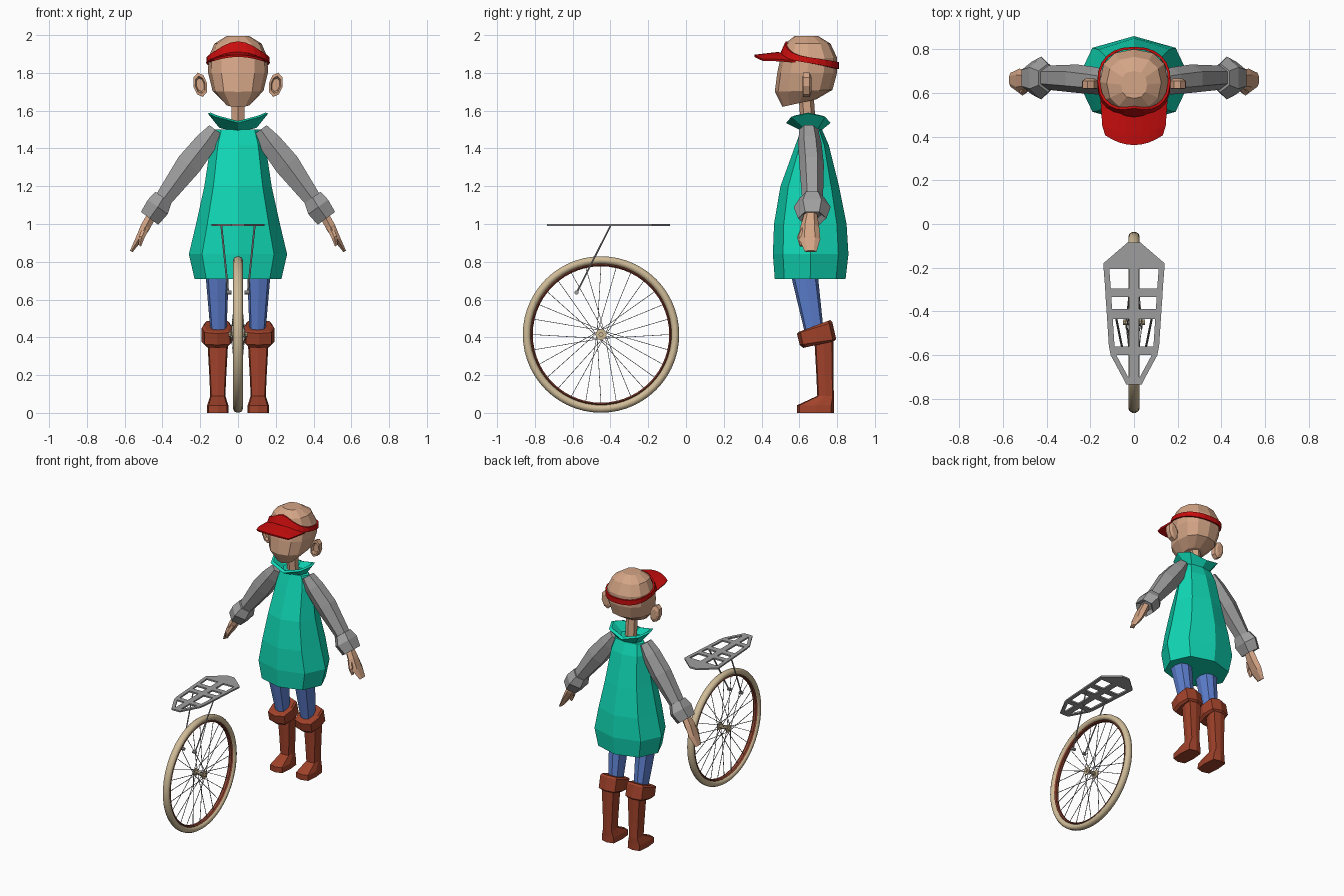
import bpy, bmesh, math
from mathutils import Vector as V

if "Cube" in bpy.data.objects:
    bpy.data.objects.remove(bpy.data.objects["Cube"])

X, Y = V((1, 0, 0)), V((0, 1, 0))


def material(name, rgb):
    m = bpy.data.materials.new(name)
    lin = [((c / 255 + 0.055) / 1.055) ** 2.4 if c > 10 else c / 255 / 12.92 for c in rgb]
    m.diffuse_color = (*lin, 1)
    m.use_nodes = True
    m.node_tree.nodes["Principled BSDF"].inputs["Base Color"].default_value = m.diffuse_color
    return m


SKIN = material("skin", (212, 165, 134))
TEAL = material("teal", (16, 214, 180))
GREY = material("grey", (158, 158, 158))
BLUE = material("blue", (94, 128, 208))
BOOT = material("boot_brown", (160, 66, 42))
RED = material("red", (200, 13, 13))
TYRE = material("cream", (208, 188, 152))
RIM = material("rim_brown", (140, 66, 48))


def finish(name, bm, mat, mirror=False, smooth=False, thick=0):
    bmesh.ops.recalc_face_normals(bm, faces=bm.faces)
    me = bpy.data.meshes.new(name)
    bm.to_mesh(me)
    bm.free()
    me.materials.append(mat)
    for p in me.polygons:
        p.use_smooth = smooth
    ob = bpy.data.objects.new(name, me)
    bpy.context.collection.objects.link(ob)
    if mirror:
        ob.modifiers.new("mirror", 'MIRROR')
    if thick:
        s = ob.modifiers.new("thickness", 'SOLIDIFY')
        s.thickness, s.offset = thick, 0
    return ob


def loft(name, parts, mat, closed=False, **kw):
    """Skin each list of rings; cap the ends unless the rings close on themselves."""
    bm = bmesh.new()
    for rings in parts:
        vs = [[bm.verts.new(p) for p in r] for r in rings]
        n = len(vs[0])
        for a, b in zip(vs, vs[1:] + (vs[:1] if closed else [])):
            for i in range(n):
                j = (i + 1) % n
                bm.faces.new((a[i], a[j], b[j], b[i]))
        if not closed:
            bm.faces.new(vs[0])
            bm.faces.new(vs[-1])
    return finish(name, bm, mat, **kw)


def point(a, x, yf, yb, zf, zb, rx, k=1.0):
    s, c = math.sin(a), math.cos(a)
    s, c = (math.copysign(abs(v) ** k, v) if abs(v) > 1e-6 else 0 for v in (s, c))
    t = (1 - c) / 2
    return V((x + rx * s, yf + (yb - yf) * t, zf + (zb - zf) * t))


def ring(x, yf, yb, zf, zb, rx, n=8, k=1.0):
    return [point(2 * math.pi * i / n, x, yf, yb, zf, zb, rx, k) for i in range(n)]


def oval(p, d, side, ru, rs, n=6):
    u = V(d).cross(side).normalized()
    w = u.cross(V(d)).normalized()
    return [V(p) + u * ru * math.cos(2 * math.pi * (i + .5) / n)
            + w * rs * math.sin(2 * math.pi * (i + .5) / n) for i in range(n)]


def rod(p, q, r, n=5, side=X):
    d = V(q) - V(p)
    return [oval(p, d, side, r, r, n), oval(q, d, side, r, r, n)]


# ---- jacket and folded collar
loft("jacket", [[ring(0, f, b, z, z, rx, 8, .9) for f, b, z, rx in (
    (.47, .845, .71, .23), (.46, .86, .84, .26), (.466, .85, 1.0, .222),
    (.50, .81, 1.2, .178), (.58, .755, 1.42, .145), (.61, .72, 1.5, .12))]], TEAL)
collar = []
for f, b, z, dz, rx in ((.62, .71, 1.49, .02, .10), (.53, .765, 1.535, .05, .16),
                        (.555, .74, 1.545, .045, .145), (.60, .70, 1.51, .02, .075)):
    r = ring(0, f, b, z, z, rx, 8, .8)
    collar.append([p + V((0, 0, dz * (abs(p.x) / rx) ** 1.5)) for p in r])
loft("collar", [collar], TEAL)

# ---- sleeves, cuffs and hands
arm = V((-.27, 0, .365)) * -1
loft("sleeve", [[oval((x, y, z), arm, Y, ru, ry) for x, y, z, ru, ry in (
    (.12, .65, 1.50, .045, .05), (.17, .655, 1.43, .068, .062),
    (.26, .665, 1.315, .078, .065), (.40, .67, 1.125, .052, .055))]], GREY, mirror=True)
loft("sleeve_cuff", [[oval((x, .668, z), arm, Y, ru, ry) for x, z, ru, ry in (
    (.395, 1.14, .060, .065), (.425, 1.09, .075, .098),
    (.468, 1.03, .066, .075), (.455, 1.05, .04, .05))]], GREY, mirror=True)
hand = (.5, 0, -.87)
loft("hand", [
    [oval((x, y, z), hand, Y, ru, ry) for x, y, z, ru, ry in (
        (.455, .66, 1.05, .028, .035), (.49, .655, .985, .030, .050),
        (.525, .655, .92, .021, .056), (.565, .66, .855, .009, .032))],
    [oval((x, y, z), hand, Y, r, r) for x, y, z, r in (
        (.485, .63, .985, .02), (.51, .605, .93, .017), (.52, .61, .885, .009))],
], SKIN, mirror=True)

# ---- legs and boots
loft("trouser_leg", [[ring(.11, .545, .69, .85, .85, .065, 8, .7),
                      ring(.11, .56, .70, .71, .71, .06, 8, .7),
                      ring(.103, .63, .73, .42, .42, .042, 8, .7)]], BLUE, mirror=True)
loft("boot", [[ring(.107, f, b, z, z, rx, 8, .45) for f, b, z, rx in (
    (.587, .783, .0, .058), (.587, .783, .04, .056), (.695, .783, .09, .040),
    (.69, .78, .2, .045), (.68, .78, .38, .055))]], BOOT, mirror=True)
loft("boot_cuff", [[ring(.11, f, b, zf, zb, rx, 8, .6) for f, b, zf, zb, rx in (
    (.62, .785, .344, .38, .065), (.602, .795, .36, .39, .082),
    (.587, .775, .42, .48, .082), (.60, .765, .43, .492, .07))]], BOOT, mirror=True)

# ---- neck, head and ears
loft("neck", [[ring(0, .61, .69, 1.49, 1.49, .04, 6),
               ring(0, .595, .675, 1.69, 1.69, .04, 6)]], SKIN)
HEAD = ((.51, .69, 1.62, 1.66, .07), (.47, .775, 1.70, 1.71, .135), (.483, .80, 1.80, 1.80, .158),
        (.50, .80, 1.88, 1.88, .157), (.525, .765, 1.955, 1.955, .125), (.575, .70, 1.995, 1.995, .06))
loft("head", [[ring(0, f, b, zf, zb, rx, 12, .85) for f, b, zf, zb, rx in HEAD]], SKIN)
ear = []
for y, s in ((.665, .6), (.655, 1), (.62, 1), (.618, .72), (.635, .55)):
    r = []
    for i in range(8):
        a = 2 * math.pi * i / 8
        u, w = .038 * s * math.cos(a), .066 * s * math.sin(a)
        r.append(V((.2 + u * .97 + w * .2, y, 1.737 - u * .2 + w * .97)))
    ear.append(r)
loft("ear", [ear], SKIN, mirror=True)


# ---- visor cap: band following the head, tall at the front, plus an arched peak
def on_head(a, z, off):
    for lo, hi in zip(HEAD[2:], HEAD[3:]):
        if z <= hi[2]:
            break
    t = (z - lo[2]) / (hi[2] - lo[2])
    f, b, zf, zb, rx = (p + (q - p) * t for p, q in zip(lo, hi))
    return point(a, 0, f - off, b + off, z, z, rx + off, .85)


band = [[], [], [], []]
for i in range(24):
    a = 2 * math.pi * i / 24
    c = (1 + math.cos(a)) / 2
    low, high = 1.82 + .065 * c, 1.857 + .05 * c + .06 * c ** 6
    for row, (z, off) in zip(band, ((low, 0), (low, .011), (high, .011), (high, 0))):
        row.append(on_head(a, z, off))
loft("cap_band", [band], RED, closed=True)
bm = bmesh.new()
cols = []
for i in range(9):
    u = i / 4 - 1
    cols.append([bm.verts.new(p) for p in (
        (.152 * u, .49 + .09 * u * u, 1.905 - .045 * u * u),
        (.143 * u, .42 + .03 * u * u, 1.897 - .028 * u * u),
        (.13 * u, .362 + .045 * u * u, 1.89 - .022 * u * u))])
for a, b in zip(cols, cols[1:]):
    for j in range(2):
        bm.faces.new((a[j], a[j + 1], b[j + 1], b[j]))
finish("cap_peak", bm, RED, thick=.012)

# ---- wheel
CY, CZ = -.45, .415


def hoop(R, ru, rs, n):
    out = []
    for i in range(56):
        a = 2 * math.pi * i / 56
        c, s = math.cos(a), math.sin(a)
        out.append(oval((0, CY + R * c, CZ + R * s), (0, -s, c), X, ru, rs, n))
    return out


loft("tyre", [hoop(.393, .022, .026, 10)], TYRE, closed=True, smooth=True)
loft("rim", [hoop(.368, .008, .018, 6)], RIM, closed=True)
spokes = []
for i in range(28):
    a = 2 * math.pi * i / 28
    b = a + (1.2 if i // 2 % 2 else -1.2)
    s = .036 if i % 2 else -.036
    spokes.append(rod((s, CY + .022 * math.cos(b), CZ + .022 * math.sin(b)),
                      (0, CY + .366 * math.cos(a), CZ + .366 * math.sin(a)), .0022, 4))
loft("spokes", spokes, GREY)
loft("hub", [rod((-.05, CY, CZ), (.05, CY, CZ), .013, 10, Y)]
     + [rod((s * .033, CY, CZ), (s * .04, CY, CZ), .029, 14, Y) for s in (-1, 1)], TYRE)

# ---- slatted rack on two struts
ROWS = ((-.085, .03), (-.18, .14), (-.205, .139), (-.295, .132), (-.335, .130), (-.39, .126),
        (-.435, .123), (-.56, .115), (-.60, .107), (-.70, .053), (-.735, .035))
bm = bmesh.new()
grid = []
for y, w in ROWS:
    spine = min(.022, w * .5)
    rail = max(w - .026, spine + .004)
    grid.append([bm.verts.new((x, y, .994)) for x in (-w, -rail, -spine, spine, rail, w)])
for i, (a, b) in enumerate(zip(grid, grid[1:])):
    for j in range(5):
        if not (i in (2, 4, 6, 8) and j in (1, 3)):
            bm.faces.new((a[j], a[j + 1], b[j + 1], b[j]))
finish("rack", bm, GREY, thick=.011)
loft("rack_strut", [rod((.088, -.40, .99), (.052, -.577, .64), .005, 6),
                    rod((.035, -.58, .637), (.06, -.58, .637), .011, 8, Y)], GREY, mirror=True)
